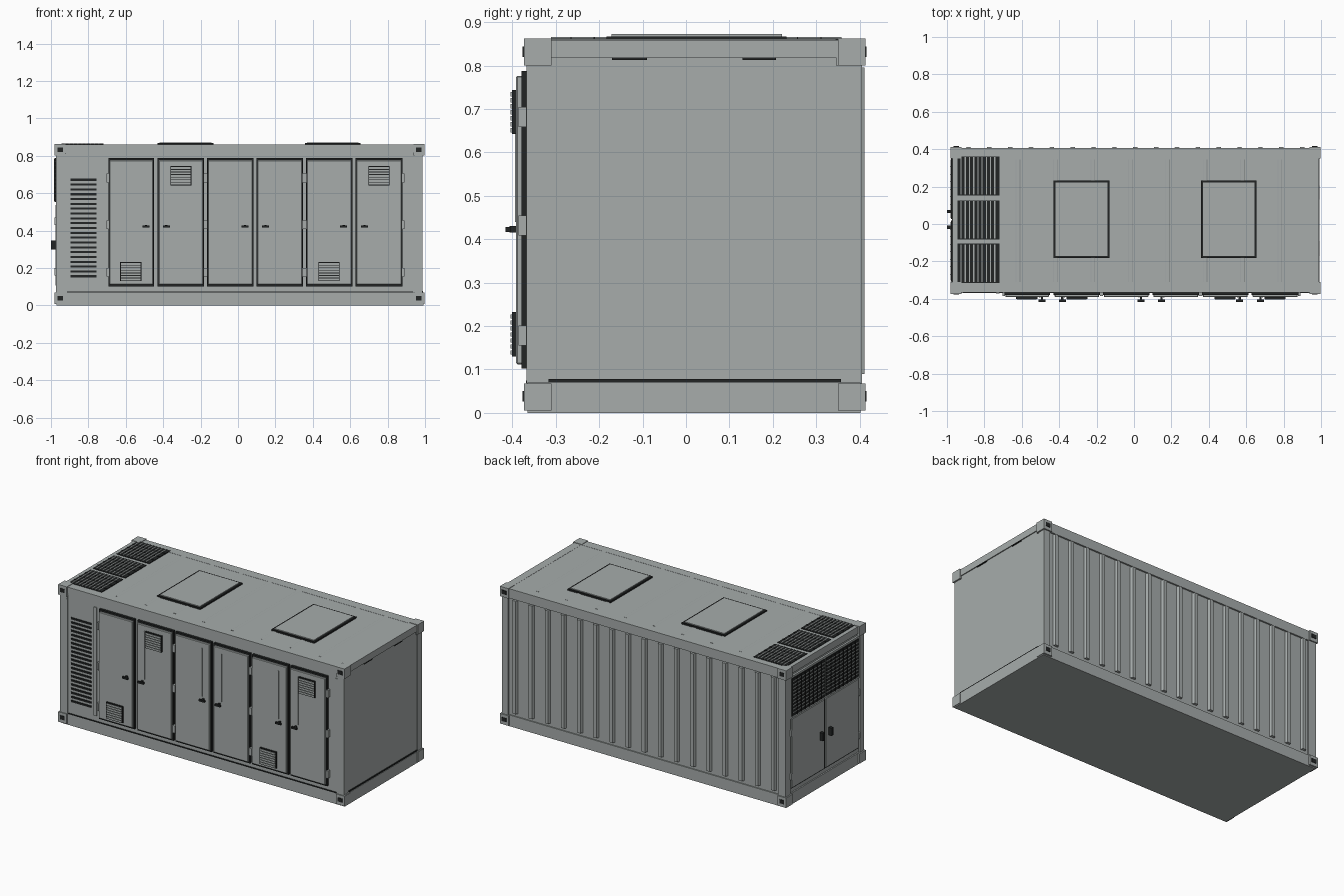
import bpy, bmesh
from mathutils import Vector


def material(name, rgb):
    m = bpy.data.materials.new(name)
    m.diffuse_color = (*rgb, 1)
    return m


GREY = material("container grey", (0.385, 0.415, 0.41))
DARK = material("rubber black", (0.016, 0.018, 0.018))


def new_object(name, bm, mat):
    bmesh.ops.recalc_face_normals(bm, faces=bm.faces[:])
    me = bpy.data.meshes.new(name)
    bm.to_mesh(me)
    bm.free()
    me.materials.append(mat)
    ob = bpy.data.objects.new(name, me)
    bpy.context.collection.objects.link(ob)
    return ob


def boxes(name, spans, mat=GREY, bevel=0):
    """One object from boxes given as (x0, x1, y0, y1, z0, z1)."""
    bm = bmesh.new()
    for s in spans:
        vs = bmesh.ops.create_cube(bm, size=1)["verts"]
        for v in vs:
            v.co = Vector([s[2 * i] + (v.co[i] + 0.5) * (s[2 * i + 1] - s[2 * i]) for i in range(3)])
    ob = new_object(name, bm, mat)
    if bevel:
        mod = ob.modifiers.new("bevel", "BEVEL")
        mod.width, mod.segments = bevel, 1
    return ob


def prisms(name, profiles, axis, lo, hi, mat=GREY):
    """Profiles in (x, other axis), extruded along axis 1 or 2."""
    bm = bmesh.new()
    for prof in profiles:
        vs = [bm.verts.new((a, lo, b) if axis == 1 else (a, b, lo)) for a, b in prof]
        f = bm.faces.new(vs)
        ext = bmesh.ops.extrude_face_region(bm, geom=[f])["geom"]
        for v in ext:
            if isinstance(v, bmesh.types.BMVert):
                v.co[axis] = hi
    return new_object(name, bm, mat)


# Main shell and frame
boxes("shell", [(-0.962, 0.984, -0.364, 0.395, 0.03, 0.858)])
boxes("bottom_frame", [(-0.97, 0.992, -0.365, 0.402, 0.0, 0.07)])
boxes("top_rails", [(-0.97, 0.99, -0.367, -0.31, 0.818, 0.859),
                    (-0.97, 0.99, 0.345, 0.405, 0.80, 0.859),
                    (-0.97, -0.92, -0.365, 0.4, 0.815, 0.859),
                    (0.94, 0.99, -0.365, 0.4, 0.818, 0.859)])
boxes("corner_posts", [(x0, x1, y0, y1, 0.06, 0.81)
                       for x0, x1 in ((-0.972, -0.92), (0.945, 0.987))
                       for y0, y1 in ((-0.367, -0.325), (0.36, 0.405))])
corners = [(x, y, z) for x in (-0.98, 0.937) for y in (-0.373, 0.35) for z in (0.006, 0.80)]
boxes("corner_castings", [(x, x + 0.059, y, y + 0.063, z, z + 0.062) for x, y, z in corners])
holes = []
for x, y, z in corners:
    face = y - 0.003 if y < 0 else y + 0.06
    holes.append((x + 0.014, x + 0.045, face, face + 0.006, z + 0.02, z + 0.044))
boxes("casting_holes", holes, DARK)

# Seams along the base and the right end
boxes("dark_seams", [(-0.915, 0.935, -0.369, -0.36, 0.069, 0.075),
                     (0.98, 0.989, -0.317, 0.357, 0.07, 0.078),
                     (0.98, 0.992, -0.17, -0.09, 0.813, 0.818),
                     (0.98, 0.992, 0.13, 0.207, 0.813, 0.818)], DARK)

# Corrugated back wall
ribs = []
for i in range(17):
    x = -0.885 + i * 0.1115
    ribs.append([(x - 0.019, 0.39), (x - 0.011, 0.411), (x + 0.011, 0.411), (x + 0.019, 0.39)])
prisms("back_ribs", ribs, 2, 0.09, 0.795)

# Shallow roof ribs
roof = []
for i in range(8):
    x = -0.62 + i * 0.2
    roof.append([(x - 0.014, 0.857), (x - 0.008, 0.8605), (x + 0.008, 0.8605), (x + 0.014, 0.857)])
prisms("roof_ribs", roof, 1, -0.31, 0.345)

# Roof hatches with black gaskets
hatches = [(-0.43, -0.132), (0.358, 0.655)]
boxes("hatch_gaskets", [(a, b, -0.183, 0.232, 0.855, 0.867) for a, b in hatches], DARK)
boxes("hatch_lids", [(a + 0.011, b - 0.011, -0.172, 0.221, 0.86, 0.872) for a, b in hatches])

# Roof grilles: black beds with grey bars
roof_y = [(-0.315, -0.105), (-0.082, 0.126), (0.153, 0.362)]
boxes("roof_grille_beds", [(-0.945, -0.72, a, b, 0.855, 0.862) for a, b in roof_y], DARK)
boxes("roof_grille_bars", [(-0.9245 + i * 0.0225 - 0.003, -0.9245 + i * 0.0225 + 0.003,
                            a + 0.004, b - 0.004, 0.858, 0.8655)
                           for a, b in roof_y for i in range(9)])
boxes("roof_grille_cross_bars", [(-0.945, -0.72, a + t - 0.0015, a + t + 0.0015, 0.858, 0.8645)
                                 for a, b in roof_y for t in (0.05, 0.104, 0.158)], DARK)

# Front louvres and trim strips
boxes("front_louvres", [(-0.895, -0.757, -0.370, -0.36, 0.15 + i * 0.0258, 0.161 + i * 0.0258)
                        for i in range(21)], DARK)
boxes("front_trim", [(-0.737, -0.718, -0.371, -0.36, 0.11, 0.785),
                     (-0.927, -0.918, -0.369, -0.36, 0.11, 0.785),
                     (0.93, 0.945, -0.369, -0.36, 0.105, 0.785)])

# Six front doors: gasket, leaf, raised field, hinges, handle
doors = [(-0.693, -0.449), (-0.430, -0.181), (-0.167, 0.083),
         (0.098, 0.348), (0.363, 0.613), (0.628, 0.880)]
handle_x = [-0.492, -0.383, 0.038, 0.147, 0.565, 0.676]
gaskets, leaves, hinges, handles, rods = [], [], [], [], []
for i, ((a, b), h) in enumerate(zip(doors, handle_x)):
    gaskets.append((a, b, -0.379, -0.36, 0.102, 0.787))
    leaves.append((a + 0.006, b - 0.006, -0.391, -0.376, 0.112, 0.776))
    hinge = a - 0.004 if i % 2 == 0 else b + 0.004
    hinges += [(hinge - 0.006, hinge + 0.006, -0.386, -0.362, z, z + 0.046)
               for z in (0.155, 0.408, 0.658)]
    handles += [(h - 0.019, h + 0.019, -0.416, -0.404, 0.417, 0.428),
                (h - 0.006, h + 0.006, -0.406, -0.39, 0.415, 0.43)]
    rod = h + (0.012 if i % 2 else -0.012)
    rods.append((rod - 0.003, rod + 0.003, -0.394, -0.39, 0.44, 0.74))
boxes("door_gaskets", gaskets, DARK)
boxes("door_leaves", leaves, GREY, 0.003)
boxes("door_hinges", hinges)
boxes("door_handles", handles, DARK)
boxes("door_rods", rods)

# Door vents
vents = [(-0.63, 0.13), (-0.362, 0.642), (0.43, 0.13), (0.697, 0.642)]
boxes("door_vent_boxes", [(x, x + 0.113, -0.401, -0.388, z, z + 0.102) for x, z in vents], DARK)
boxes("door_vent_slats", [(x + 0.004, x + 0.109, -0.404, -0.398, z + 0.004 + i * 0.0138,
                           z + 0.0138 + i * 0.0138) for x, z in vents for i in range(7)])

# Left end: two service doors, with gaskets and handles
end_doors = [(-0.308, 0.018), (0.026, 0.35)]
boxes("end_door_gaskets", [(-0.971, -0.955, -0.313, 0.355, 0.1, 0.545)], DARK)
boxes("end_doors", [(-0.977, -0.96, a, b, 0.105, 0.537) for a, b in end_doors], GREY, 0.002)
boxes("end_door_handles", [(-1.0, -0.975, y - 0.009, y + 0.009, 0.3, 0.348)
                           for y in (-0.018, 0.067)], DARK)
boxes("end_door_hinges", [(-0.98, -0.965, y - 0.006, y + 0.006, z, z + 0.04)
                          for y in (-0.314, 0.356) for z in (0.16, 0.43)])

# Left end: two lattice grilles above the doors
boxes("end_grille_frame", [(-0.974, -0.955, -0.32, 0.36, 0.54, 0.8)])
boxes("end_grille_beds", [(-0.978, -0.96, a, b, 0.552, 0.788) for a, b in end_doors], DARK)
boxes("end_grille_bars", [(-0.981, -0.97, a + 0.006, b - 0.006, 0.572 + i * 0.0215,
                           0.577 + i * 0.0215) for a, b in end_doors for i in range(10)])
boxes("end_grille_uprights", [(-0.984, -0.97, a + t - 0.002, a + t + 0.002, 0.555, 0.785)
                              for a, b in end_doors for t in [0.04 * k for k in range(1, 8)]], DARK)
